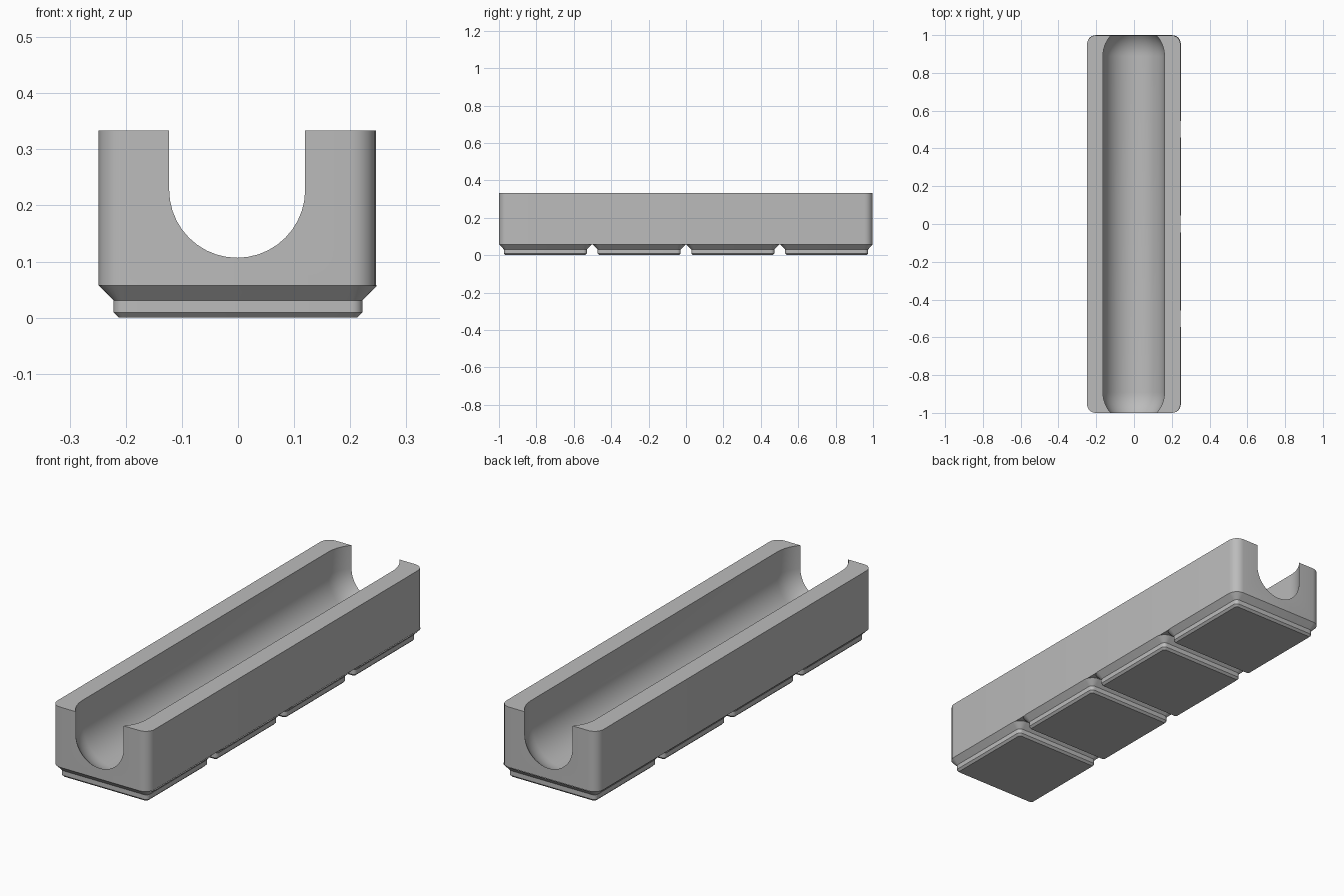
import bpy
import bmesh
from math import pi, sin, cos, radians

cube = bpy.data.objects.get("Cube")
if cube:
    bpy.data.objects.remove(cube, do_unlink=True)

grey = bpy.data.materials.new("plain grey")
grey.use_nodes = True
grey.diffuse_color = (0.5, 0.5, 0.5, 1)
grey.node_tree.nodes["Principled BSDF"].inputs["Base Color"].default_value = (0.5, 0.5, 0.5, 1)


def rounded_ring(cx, cy, hx, hy, r, z, steps=6):
    """Points of a rounded rectangle, counter-clockwise."""
    pts = []
    for k, (sx, sy) in enumerate([(1, 1), (-1, 1), (-1, -1), (1, -1)]):
        for i in range(steps + 1):
            a = (k + i / steps) * pi / 2
            pts.append((cx + sx * (hx - r) + r * cos(a), cy + sy * (hy - r) + r * sin(a), z))
    return pts


def loft(name, rings, cap_end=True):
    """Join equal rings of points into a skin with closed ends."""
    bm = bmesh.new()
    loops = [[bm.verts.new(p) for p in ring] for ring in rings]
    n = len(loops[0])
    for a, b in zip(loops, loops[1:]):
        for i in range(n):
            j = (i + 1) % n
            bm.faces.new((a[i], a[j], b[j], b[i]))
    bm.faces.new(loops[0][::-1])
    if cap_end:
        bm.faces.new(loops[-1])
        bmesh.ops.recalc_face_normals(bm, faces=bm.faces)
    mesh = bpy.data.meshes.new(name)
    bm.to_mesh(mesh)
    bm.free()
    mesh.materials.append(grey)
    ob = bpy.data.objects.new(name, mesh)
    bpy.context.collection.objects.link(ob)
    return ob


def smooth(ob):
    bpy.ops.object.select_all(action='DESELECT')
    ob.select_set(True)
    bpy.context.view_layer.objects.active = ob
    bpy.ops.object.shade_smooth_by_angle(angle=radians(30))


BASE, TOP, MID_X, MID_Y = 0.0575, 0.334, -0.0015, -0.001

# Tray block with rounded upright corners
body = loft("tray_body", [rounded_ring(MID_X, MID_Y, 0.247, 0.999, 0.045, z) for z in (BASE, TOP)])

# Channel cutter: a trough with ball-shaped ends, open upwards
R, AXIS_Z, BALL_Y = 0.163, 0.228, 0.89


def trough_ring(y, r, steps=20):
    arc = [pi + pi * i / steps for i in range(steps + 1)]
    pts = [(MID_X + r * cos(a), y, AXIS_Z + r * sin(a)) for a in arc]
    return [(MID_X - r, y, 0.5)] + pts + [(MID_X + r, y, 0.5)]


tilts = [radians(6 * i) for i in range(11)]
ends = [(BALL_Y + R * sin(t), R * cos(t)) for t in tilts]
stations = [(-y, r) for y, r in reversed(ends)] + ends
cutter = loft("channel_cutter", [trough_ring(MID_Y + y, r) for y, r in stations])
cutter.hide_render = True

cut = body.modifiers.new("channel", 'BOOLEAN')
cut.operation = 'DIFFERENCE'
cut.solver = 'EXACT'
cut.object = cutter
bpy.context.view_layer.objects.active = body
bpy.ops.object.modifier_apply(modifier=cut.name)
bpy.data.objects.remove(cutter, do_unlink=True)
smooth(body)

# Four stepped feet: half-width, corner radius, height
STEPS = [(0.2125, 0.0095, 0), (0.222, 0.019, 0.0095), (0.222, 0.019, 0.031), (0.248, 0.045, BASE)]
for i in range(4):
    cy = (i - 1.5) * 0.501
    foot = loft(f"foot_{i + 1}", [rounded_ring(0, cy, h, h, r, z) for h, r, z in STEPS], cap_end=False)
    smooth(foot)
